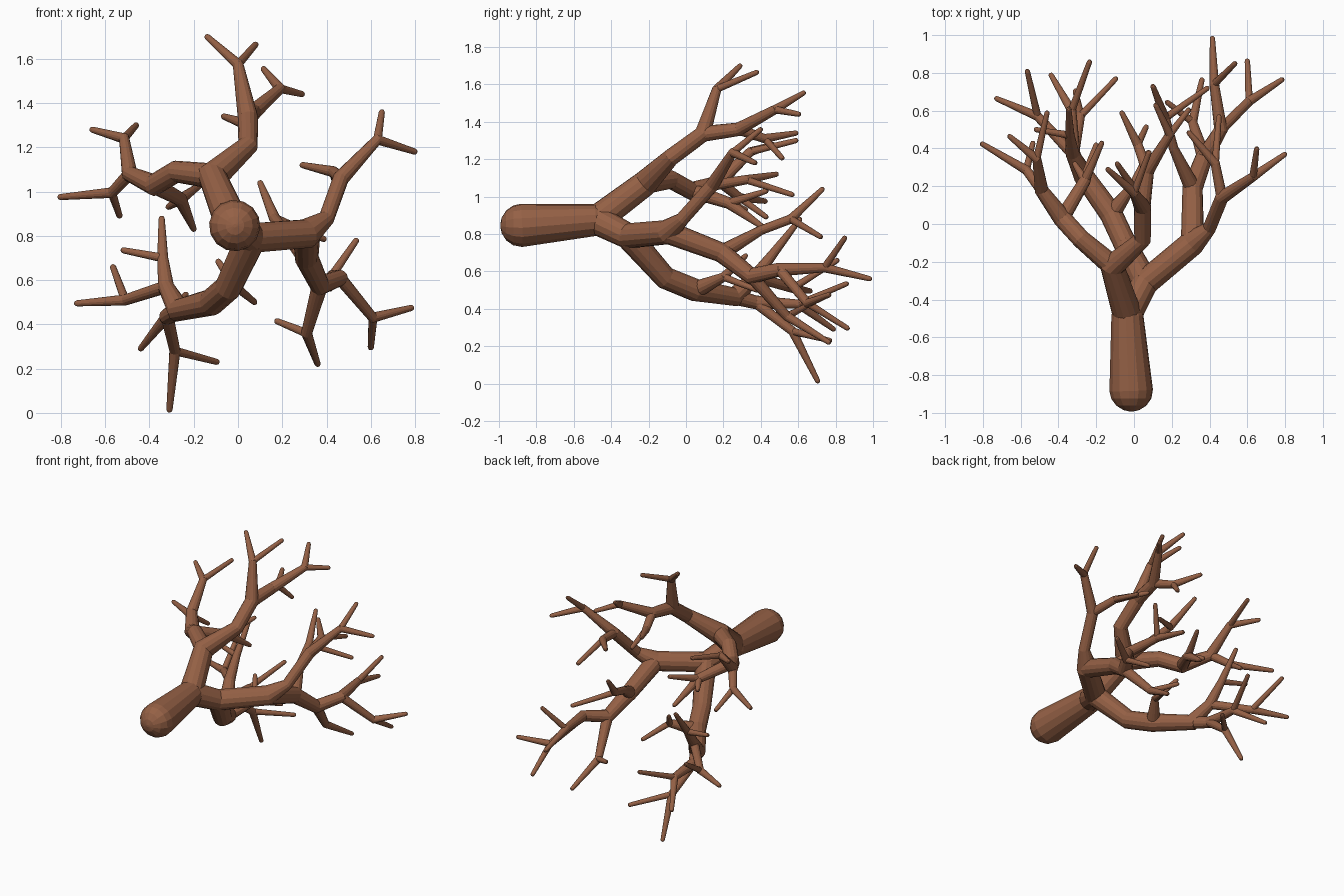
import bpy, bmesh, math
from mathutils import Vector

SIDES = 14
bark = bpy.data.materials.new("bark")
bark.diffuse_color = (0.3, 0.118, 0.06, 1)


def tube(bm, pts, radii):
    """Tapered tube through the points, mitred at the bends, closed at both ends."""
    pts = [Vector(p) for p in pts]
    # rounded tip: extra rings around the last point
    d = (pts[-1] - pts[-2]).normalized()
    r = radii[-1]
    end = pts[-1] + d * r * 0.7
    pts = pts[:-1] + [end - d * r, end - d * r * 0.35, end]
    radii = radii[:-1] + [r, r * 0.8, r * 0.35]
    rings, u = [], None
    for i, p in enumerate(pts):
        a = (p - pts[i - 1]).normalized() if i else (pts[1] - p).normalized()
        b = (pts[i + 1] - p).normalized() if i < len(pts) - 1 else a
        t = (a + b).normalized()
        if u is None:
            u = t.orthogonal()
        u = (u - t * u.dot(t)).normalized()
        v = t.cross(u)
        rings.append([bm.verts.new(p + radii[i] * (u * math.cos(k) + v * math.sin(k)))
                      for k in (2 * math.pi * j / SIDES for j in range(SIDES))])
    for r0, r1 in zip(rings, rings[1:]):
        for j in range(SIDES):
            k = (j + 1) % SIDES
            bm.faces.new((r0[j], r0[k], r1[k], r1[j]))
    bm.faces.new(rings[0][::-1])
    bm.faces.new(rings[-1])


def tips(node):
    return sum(tips(c) for c in node[1:]) or 1


def radius(node):
    n = tips(node)
    return 0.014 if n == 1 else min(0.0172 * n ** 0.55, 0.07)


def grow(bm, start, r0, node):
    """Follow the first child as one tube; side shoots start their own tube."""
    pts, radii = [start], [r0]
    while True:
        pts.append(node[0])
        radii.append(radius(node))
        for side in node[2:]:
            grow(bm, node[0], max(radius(side) * 1.15, radius(node) * 0.8), side)
        if len(node) == 1:
            break
        node = node[1]
    tube(bm, pts, radii)


def make(name, build):
    bm = bmesh.new()
    build(bm)
    bmesh.ops.recalc_face_normals(bm, faces=bm.faces)
    me = bpy.data.meshes.new(name)
    bm.to_mesh(me)
    bm.free()
    me.materials.append(bark)
    bpy.context.collection.objects.link(bpy.data.objects.new(name, me))


def fork(p, *ends):
    """A twig node that ends in plain tips."""
    return (p, *[(e,) for e in ends])


# trunk with domed foot
BASE, TOP = (-0.015, -0.88, 0.846), (-0.035, -0.48, 0.875)
STEPS = (1.5, 1.2, 0.8, 0.4)
dome = [(-0.014, -0.88 - 0.113 * math.sin(a), 0.846) for a in STEPS]
dome_r = [0.116 * math.cos(a) for a in STEPS]
make("trunk", lambda bm: tube(bm, dome + [BASE, TOP, (-0.03, -0.42, 0.88)],
                              dome_r + [0.116, 0.085, 0.065]))

A, B = (-0.115, -0.22, 1.07), (0.06, -0.31, 0.79)

upper = ((0.045, -0.08, 1.21),
         ((0.045, 0.09, 1.335),
          fork((0, 0.165, 1.575), (-0.14, 0.29, 1.70), (0.08, 0.38, 1.665)),
          ((0.07, 0.28, 1.36),
           fork((0.19, 0.475, 1.465), (0.115, 0.63, 1.555), (0.29, 0.605, 1.44)),
           fork((0.02, 0.42, 1.31), (-0.065, 0.59, 1.34), (0.065, 0.515, 1.205)))))

left = ((-0.28, -0.08, 1.09),
        ((-0.38, 0.03, 1.03),
         ((-0.49, 0.18, 1.08),
          fork((-0.515, 0.345, 1.24), (-0.66, 0.465, 1.28), (-0.46, 0.59, 1.30)),
          fork((-0.57, 0.285, 0.995), (-0.805, 0.425, 0.975), (-0.535, 0.43, 0.89))),
         fork((-0.26, 0.23, 0.965), (-0.2, 0.42, 0.83), (-0.17, 0.43, 1.03),
              (-0.315, 0.32, 0.93))))

right = ((0.31, -0.1, 0.81),
         ((0.40, -0.02, 0.88),
          ((0.465, 0.14, 1.06),
           fork((0.63, 0.25, 1.235), (0.80, 0.37, 1.18), (0.65, 0.40, 1.36)),
           fork((0.43, 0.32, 1.09), (0.29, 0.485, 1.12), (0.45, 0.57, 1.01)))),
         ((0.31, 0.19, 0.70),
          ((0.37, 0.35, 0.575),
           ((0.46, 0.5, 0.61),
            fork((0.425, 0.74, 0.62), (0.415, 0.985, 0.56), (0.535, 0.85, 0.78)),
            fork((0.61, 0.65, 0.43), (0.785, 0.765, 0.475), (0.60, 0.865, 0.295))),
           fork((0.31, 0.54, 0.36), (0.36, 0.765, 0.22), (0.175, 0.645, 0.415))),
          ((0.21, 0.4, 0.82),
           fork((0.165, 0.56, 0.88), (0.1, 0.73, 1.04), (0.39, 0.72, 0.785)))))

lower = ((-0.045, -0.11, 0.565),
         ((-0.12, 0.05, 0.5),
          ((-0.27, 0.26, 0.465),
           ((-0.325, 0.37, 0.57),
            fork((-0.34, 0.47, 0.70), (-0.345, 0.61, 0.88), (-0.52, 0.5, 0.735)),
            fork((-0.51, 0.57, 0.51), (-0.73, 0.665, 0.495), (-0.565, 0.81, 0.66))),
           ((-0.32, 0.37, 0.435),
            fork((-0.33, 0.6, 0.425), (-0.44, 0.79, 0.29), (-0.235, 0.86, 0.535)),
            fork((-0.285, 0.57, 0.28), (-0.31, 0.705, 0.012), (-0.095, 0.77, 0.23)))),
          fork((-0.01, 0.2, 0.57), (-0.09, 0.32, 0.685), (0.075, 0.38, 0.5))))

# two main boughs leaving the trunk, each dividing into two limbs
make("upper_bough", lambda bm: grow(bm, TOP, 0.078, (A, upper, left)))
make("lower_bough", lambda bm: grow(bm, TOP, 0.078, (B, right, lower)))
